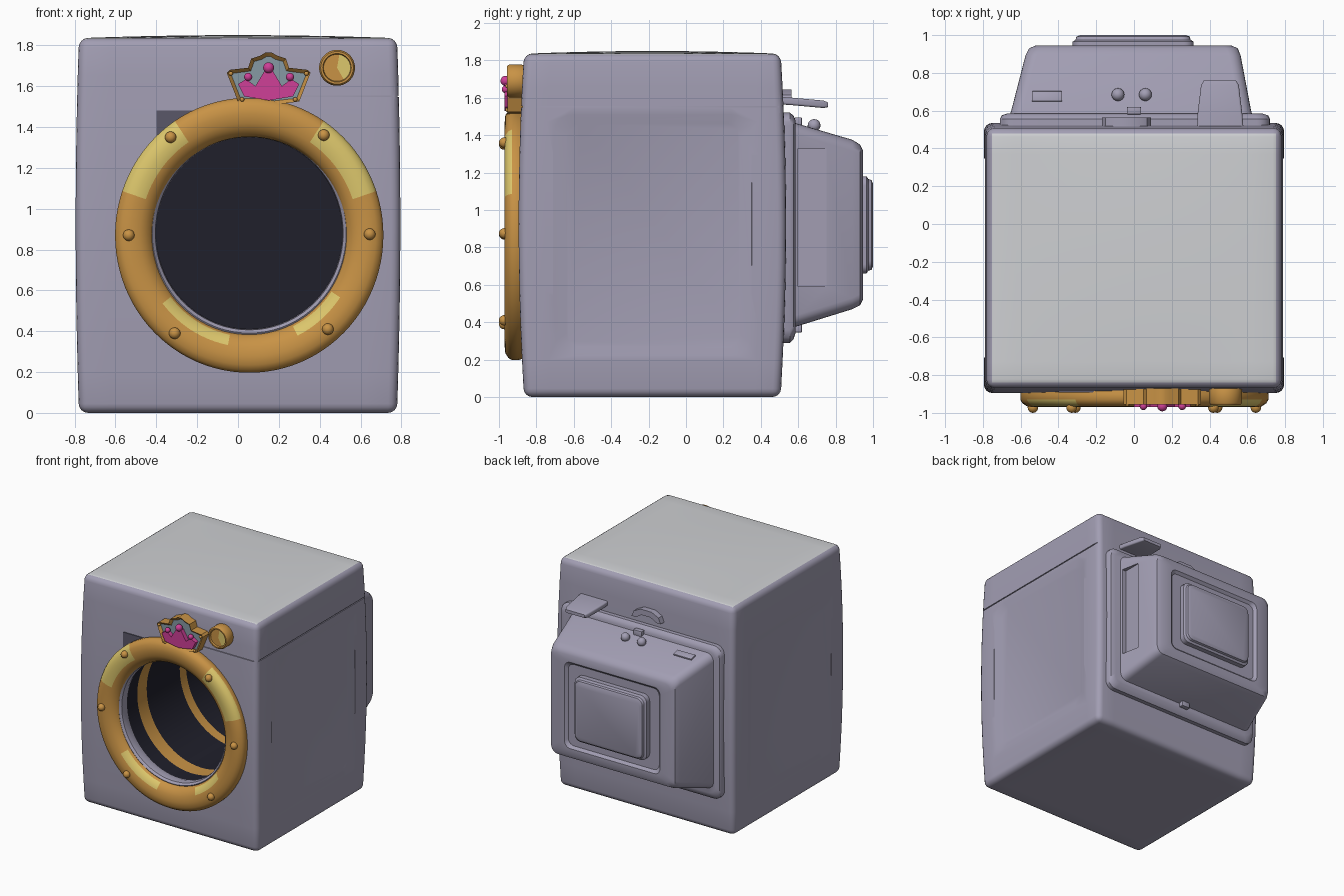
import bpy, bmesh, math
from mathutils import Vector, Matrix

if "Cube" in bpy.data.objects:
    bpy.data.objects.remove(bpy.data.objects["Cube"])


def mat(name, r, g, b):
    m = bpy.data.materials.new(name)
    m.diffuse_color = (r, g, b, 1)
    m.use_nodes = True
    m.node_tree.nodes["Principled BSDF"].inputs["Base Color"].default_value = m.diffuse_color
    return m


LILAC = mat("lilac_grey", 0.36, 0.34, 0.45)
WHITE = mat("pale_top", 0.62, 0.63, 0.65)
GOLD = mat("gold", 0.58, 0.29, 0.06)
YELLOW = mat("yellow_shine", 0.72, 0.57, 0.15)
PINK = mat("pink", 0.62, 0.05, 0.31)
DARK = mat("drum_dark", 0.014, 0.014, 0.024)
BLUE = mat("blue_grey", 0.24, 0.32, 0.37)
SHADE = mat("dark_lilac", 0.10, 0.095, 0.14)


def finish(name, bm, *mats):
    bmesh.ops.remove_doubles(bm, verts=bm.verts, dist=1e-5)
    bmesh.ops.recalc_face_normals(bm, faces=bm.faces)
    me = bpy.data.meshes.new(name)
    bm.to_mesh(me)
    bm.free()
    for m in mats:
        me.materials.append(m)
    ob = bpy.data.objects.new(name, me)
    bpy.context.collection.objects.link(ob)
    return ob


def loft(name, secs, m=LILAC, axis='y'):
    """Skin rounded rectangles (w, u0, u1, v0, v1, radius) stacked along an axis."""
    bm = bmesh.new()
    rings = []
    for w, u0, u1, v0, v1, r in secs:
        ring = []
        for k, (u, v) in enumerate([(u1 - r, v1 - r), (u0 + r, v1 - r), (u0 + r, v0 + r), (u1 - r, v0 + r)]):
            for i in range(6):
                a = math.pi / 2 * (k + i / 5)
                p, q = u + r * math.cos(a), v + r * math.sin(a)
                ring.append(bm.verts.new((p, w, q) if axis == 'y' else (w, p, q)))
        rings.append(ring)
    for a, b in zip(rings, rings[1:]):
        for i in range(len(a)):
            j = (i + 1) % len(a)
            bm.faces.new((a[i], a[j], b[j], b[i]))
    bm.faces.new(rings[0])
    bm.faces.new(rings[-1])
    return finish(name, bm, m)


def lathe(name, prof, cx, cz, mats, rule=None, n=72, sz=1.0, closed=False):
    """Turn (radius, y) points about a y axis; rule(angle, radius, y) picks the material."""
    bm = bmesh.new()
    rows = [[bm.verts.new((cx + r * math.cos(2 * math.pi * i / n), y,
                           cz + sz * r * math.sin(2 * math.pi * i / n))) for i in range(n)] for r, y in prof]
    pairs = len(prof) if closed else len(prof) - 1
    for k in range(pairs):
        k2 = (k + 1) % len(prof)
        for i in range(n):
            j = (i + 1) % n
            f = bm.faces.new((rows[k][i], rows[k][j], rows[k2][j], rows[k2][i]))
            if rule:
                f.material_index = rule(360 * (i + .5) / n, (prof[k][0] + prof[k2][0]) / 2,
                                        (prof[k][1] + prof[k2][1]) / 2)
    return finish(name, bm, *mats)


def prism(name, pts, y0, y1, mats, rim=0):
    """Extrude an x-z outline from y0 (front) to y1; rim sinks the front face."""
    bm = bmesh.new()
    f = bm.faces.new([bm.verts.new((x, y0, z)) for x, z in pts])
    ext = bmesh.ops.extrude_face_region(bm, geom=[f])
    bmesh.ops.translate(bm, vec=(0, y1 - y0, 0), verts=[v for v in ext['geom'] if isinstance(v, bmesh.types.BMVert)])
    bmesh.ops.recalc_face_normals(bm, faces=bm.faces)
    if rim:
        front = min(bm.faces, key=lambda q: q.calc_center_median().y)
        bmesh.ops.inset_region(bm, faces=[front], thickness=rim)
        bmesh.ops.translate(bm, vec=(0, 0.02, 0), verts=front.verts[:])
        front.material_index = 1
    return finish(name, bm, *mats)


def ball(name, x, y, z, r, m):
    bm = bmesh.new()
    bmesh.ops.create_uvsphere(bm, u_segments=16, v_segments=10, radius=r, matrix=Matrix.Translation((x, y, z)))
    return finish(name, bm, m)


def box(name, c, s, m=LILAC, bevel=0.0, tilt=0.0):
    bm = bmesh.new()
    bmesh.ops.create_cube(bm, size=1, matrix=Matrix.Translation(c) @ Matrix.Rotation(tilt, 4, 'X')
                          @ Matrix.Diagonal((*s, 1)))
    if bevel:
        bmesh.ops.bevel(bm, geom=bm.edges[:], offset=bevel, segments=2, affect='EDGES', profile=0.5)
    return finish(name, bm, m)


def bake(ob, cutters):
    """Cut the cutters out of ob, apply all modifiers and drop the cutters."""
    for c in cutters:
        c.hide_render = True
        md = ob.modifiers.new("cut", 'BOOLEAN')
        md.operation, md.solver, md.object = 'DIFFERENCE', 'EXACT', c
    bpy.context.view_layer.update()
    me = bpy.data.meshes.new_from_object(ob.evaluated_get(bpy.context.evaluated_depsgraph_get()))
    ob.modifiers.clear()
    ob.data = me
    for c in cutters:
        bpy.data.objects.remove(c)


CX, CZ = 0.055, 0.88   # centre of the door

# cabinet: slightly swollen box with rounded edges
bm = bmesh.new()
bmesh.ops.create_cube(bm, size=2)
bmesh.ops.subdivide_edges(bm, edges=bm.edges[:], cuts=9, use_grid_fill=True)
for v in bm.verts:
    x, y, z = v.co
    v.co = Vector((0.795 * x * (1 - 0.02 * z * z), -0.18 + 0.715 * y * (1 - 0.04 * z * z),
                   0.925 + z * (0.91 + 0.015 * (1 - x * x) * (1 - y * y)) + 0.0))
    if z < -0.99:
        v.co.z = 0
cabinet = finish("cabinet", bm, LILAC, WHITE)
bv = cabinet.modifiers.new("round", 'BEVEL')
bv.width, bv.segments, bv.limit_method, bv.angle_limit = 0.045, 4, 'ANGLE', math.radians(50)

# cutters: drum opening, side panels, seam
cutters = [lathe("drum_cutter", [(0, -1.1), (0.5, -1.1), (0.5, 0.42), (0, 0.42)], CX, CZ, [LILAC], sz=1.03)]
for s in (-1, 1):
    cutters.append(loft("side_cutter", [(s * 0.83, -0.74, 0.38, 0.18, 1.54, 0.10),
                                        (s * 0.792, -0.71, 0.35, 0.20, 1.52, 0.09),
                                        (s * 0.772, -0.64, 0.29, 0.27, 1.46, 0.07)], axis='x'))
cutters.append(box("seam_cutter_front", (0.6, -0.92, 1.551), (0.6, 0.092, 0.008)))
cutters.append(box("seam_cutter_side", (0.84, -0.18, 1.551), (0.12, 1.6, 0.008)))
bake(cabinet, cutters)
for p in cabinet.data.polygons:
    p.material_index = 1 if p.normal.z > 0.93 and p.center.z > 1.75 else 0

# drum lining with two gold bands
lathe("drum", [(0.49, -0.86), (0.49, -0.66), (0.49, -0.54), (0.49, -0.12), (0.49, -0.04), (0.49, 0.40), (0, 0.40)],
      CX, CZ, [DARK, GOLD], lambda a, r, y: 1 if abs(y + 0.6) < .02 or abs(y + 0.08) < .02 else 0, sz=1.03)
lathe("drum_lip", [(0.475, -0.915), (0.46, -0.90), (0.455, -0.86), (0.465, -0.82), (0.495, -0.82), (0.495, -0.90)],
      CX, CZ, [LILAC], sz=1.03, closed=True)


# door ring with painted shine patches
def shine(a, r, y):
    if y > -0.925:
        return 0
    if 0.53 < r < 0.655 and (125 < a < 161 or 19 < a < 56):
        return 1
    return 1 if 0.485 < r < 0.535 and (217 < a < 257 or 295 < a < 325) else 0


lathe("door_ring", [(0.645, -0.86), (0.657, -0.90), (0.657, -0.93), (0.645, -0.95), (0.62, -0.966), (0.58, -0.97),
                    (0.535, -0.963), (0.51, -0.95), (0.485, -0.93), (0.47, -0.90), (0.475, -0.86)],
      CX, CZ - 0.01, [GOLD, YELLOW], shine, n=96, sz=1.025, closed=True)
for x, z in [(-.33, 1.35), (.42, 1.36), (-.535, .87), (.645, .875), (-.31, .39), (.44, .41)]:
    ball("ring_stud", x, -0.972, z, 0.028, GOLD)

# crown badge
half = [(0.0, 1.505), (0.15, 1.525), (0.205, 1.665), (0.19, 1.68), (0.10, 1.69), (0.085, 1.735), (0.04, 1.75), (0.015, 1.765)]
prism("crown_plate", [(0.15 + x, z) for x, z in half] + [(0.15 - x, z) for x, z in half[:0:-1]],
      -0.955, -0.86, [GOLD, BLUE], rim=0.02)
half = [(0.0, 1.53), (0.12, 1.55), (0.15, 1.61), (0.11, 1.635), (0.065, 1.60), (0.02, 1.675)]
prism("crown", [(0.15 + x, z) for x, z in half] + [(0.15 - x, z) for x, z in half[:0:-1]], -0.97, -0.93, [PINK])
for x, z, r in [(0.05, 1.645, .02), (0.15, 1.69, .027), (0.255, 1.645, .02)]:
    ball("crown_ball", x, -0.965, z, r, PINK)
for x, z in [(-.035, 1.662), (.335, 1.662), (.02, 1.535), (.28, 1.535)]:
    ball("crown_pin", x, -0.955, z, 0.011, GOLD)

# control knob
lathe("knob", [(0.08, -0.86), (0.088, -0.88), (0.088, -0.945), (0.08, -0.957), (0.07, -0.957), (0.066, -0.945),
               (0.0, -0.945)], 0.485, 1.69, [GOLD, YELLOW],
      lambda a, r, y: 1 if r < 0.06 and (a < 80 or a > 300) else 0, n=36)

# dark patch beside the ring
box("front_patch", (-0.28, -0.887, 1.41), (0.24, 0.009, 0.14), SHADE)

# rear housing: flange, tapered shell, sunk frame and raised hatch
loft("rear_flange", [(0.46, -0.71, 0.72, 0.29, 1.52, .07), (0.555, -0.71, 0.72, 0.29, 1.52, .07),
                     (0.575, -0.70, 0.71, 0.31, 1.505, .07), (0.585, -0.67, 0.68, 0.34, 1.48, .06)])
housing = loft("rear_housing", [(0.55, -0.665, 0.635, 0.365, 1.475, .06), (0.60, -0.65, 0.62, 0.38, 1.46, .06),
                                (0.89, -0.575, 0.565, 0.47, 1.375, .06), (0.93, -0.555, 0.55, 0.49, 1.35, .06),
                                (0.945, -0.52, 0.515, 0.52, 1.32, .05), (0.945, -0.43, 0.42, 0.57, 1.265, .05),
                                (0.925, -0.41, 0.40, 0.59, 1.245, .05)])
bake(housing, [box("vent_cutter", (0.655, 0.675, 0.96), (0.14, 0.15, 0.74))])
loft("rear_hatch", [(0.91, -0.325, 0.315, 0.66, 1.18, .05), (0.965, -0.325, 0.315, 0.66, 1.18, .05),
                    (0.975, -0.31, 0.30, 0.675, 1.165, .05), (0.992, -0.305, 0.295, 0.68, 1.16, .05),
                    (1.0, -0.285, 0.275, 0.70, 1.14, .04)])

# rear tray, handle and small fittings
loft("rear_tray", [(0.50, 0.335, 0.58, 1.565, 1.605, .012), (0.57, 0.335, 0.575, 1.56, 1.60, .012),
                   (0.735, 0.355, 0.555, 1.545, 1.585, .012), (0.76, 0.37, 0.54, 1.55, 1.575, .008)])
arch = [(-.17, 1.57), (-.15, 1.615), (-.09, 1.645), (.01, 1.645), (.07, 1.615), (.09, 1.57), (.05, 1.57), (.0, 1.60), (-.08, 1.60), (-.13, 1.57)]
prism("rear_handle", arch, 0.50, 0.565, [LILAC])
for x in (-0.085, 0.06):
    ball("rear_button", x, 0.685, 1.452, 0.034, LILAC)
box("rear_slot", (-0.46, 0.675, 1.44), (0.16, 0.055, 0.02), LILAC, 0.004, -0.29)
for z in (1.47, 0.37):
    box("rear_clip", (0.0, 0.60, z), (0.075, 0.04, 0.05), LILAC, 0.006)

# smooth shading with sharp edges kept
bpy.ops.object.select_all(action='DESELECT')
for ob in bpy.context.scene.objects:
    ob.select_set(True)
    bpy.context.view_layer.objects.active = ob
bpy.ops.object.shade_smooth_by_angle(angle=math.radians(35))
